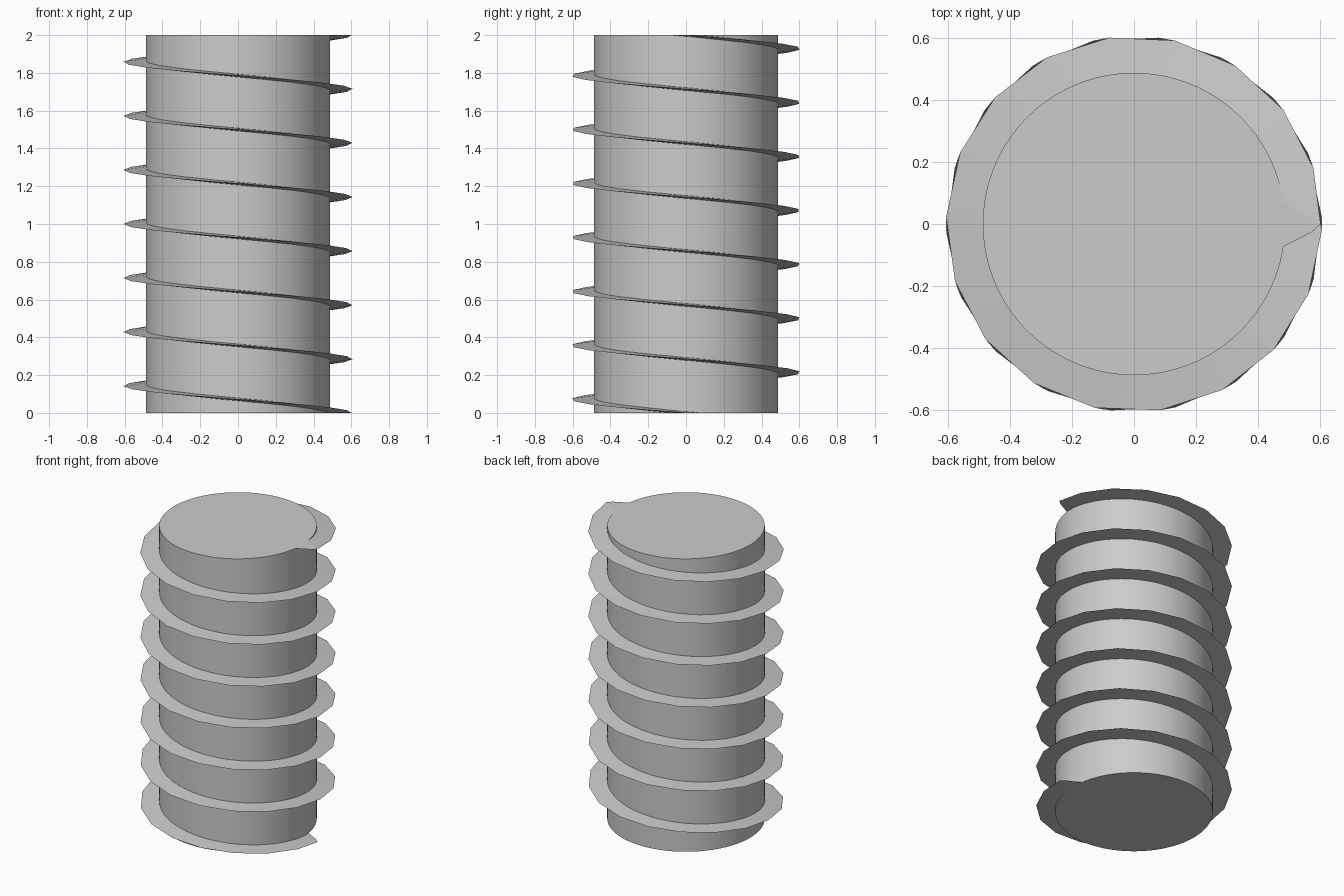
import bpy, bmesh
from math import cos, sin, radians

cube = bpy.data.objects.get("Cube")
if cube:
    bpy.data.objects.remove(cube, do_unlink=True)

HEIGHT = 2.0
TURNS = 7
SHAFT_R = 0.4875
THREAD_R = 0.606

grey = bpy.data.materials.new("plain_grey")
grey.use_nodes = True
colour = (0.6, 0.6, 0.6, 1)
grey.diffuse_color = colour
grey.node_tree.nodes["Principled BSDF"].inputs["Base Color"].default_value = colour


def finish(obj, angle):
    obj.data.materials.append(grey)
    bpy.ops.object.select_all(action='DESELECT')
    obj.select_set(True)
    bpy.context.view_layer.objects.active = obj
    bpy.ops.object.shade_smooth_by_angle(angle=radians(angle))


# Shaft
bpy.ops.mesh.primitive_cylinder_add(vertices=72, radius=SHAFT_R, depth=HEIGHT,
                                    location=(0, 0, HEIGHT / 2))
shaft = bpy.context.object
shaft.name = "shaft"
finish(shaft, 30)

# Thread: a thin triangular section swept up a coarse left-handed helix
section = [(0.465, -0.009), (THREAD_R, 0.0), (0.465, 0.009)]
step = 20.045
first, last = -2, 18 * TURNS + 2
bm = bmesh.new()
rings = []
for i in range(first, last + 1):
    turn = i * step - 3
    a = radians(-turn)
    z = HEIGHT * turn / (360 * TURNS)
    rings.append([bm.verts.new((r * cos(a), r * sin(a), z + dz)) for r, dz in section])
for low, high in zip(rings, rings[1:]):
    for k in range(3):
        n = (k + 1) % 3
        bm.faces.new((low[k], low[n], high[n], high[k]))
bm.faces.new(rings[0])
bm.faces.new(rings[-1])

# Trim the thread level with both ends of the shaft and cap the cuts
for z, normal in ((0, (0, 0, -1)), (HEIGHT, (0, 0, 1))):
    cut = bmesh.ops.bisect_plane(bm, geom=bm.verts[:] + bm.edges[:] + bm.faces[:],
                                 plane_co=(0, 0, z), plane_no=normal, clear_outer=True)
    edges = [e for e in cut["geom_cut"] if isinstance(e, bmesh.types.BMEdge)]
    bmesh.ops.holes_fill(bm, edges=edges, sides=0)
bmesh.ops.recalc_face_normals(bm, faces=bm.faces[:])

mesh = bpy.data.meshes.new("thread")
bm.to_mesh(mesh)
bm.free()
thread = bpy.data.objects.new("thread", mesh)
bpy.context.collection.objects.link(thread)
finish(thread, 5)
